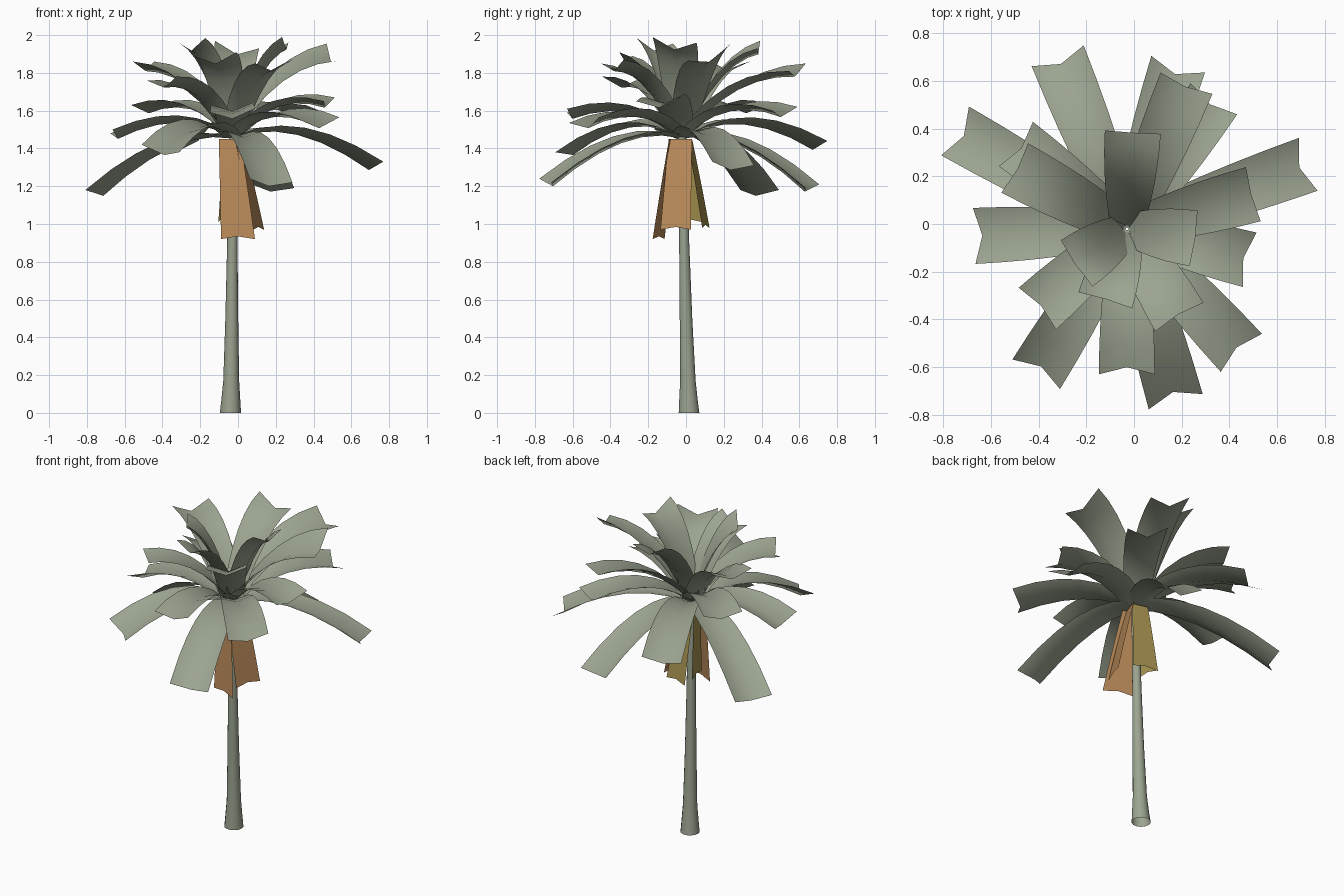
import bpy, math
from mathutils import Vector

if "Cube" in bpy.data.objects:
    bpy.data.objects.remove(bpy.data.objects["Cube"])


def material(name, rgb):
    m = bpy.data.materials.new(name)
    m.diffuse_color = (*rgb, 1)
    m.use_nodes = True
    m.node_tree.nodes["Principled BSDF"].inputs["Base Color"].default_value = m.diffuse_color
    return m


GREEN = material("grey_green", (0.33, 0.37, 0.28))
BROWN = material("dry_brown", (0.48, 0.25, 0.10))
YELLOW = material("dry_yellow", (0.37, 0.28, 0.08))


def make_object(name, verts, faces, mat):
    me = bpy.data.meshes.new(name)
    me.from_pydata(verts, [], faces)
    me.materials.append(mat)
    me.shade_smooth()
    ob = bpy.data.objects.new(name, me)
    bpy.context.collection.objects.link(ob)
    return ob


def grid_faces(rows, cols, wrap=False):
    n = cols if wrap else cols - 1
    return [(r * cols + c, r * cols + (c + 1) % cols,
             (r + 1) * cols + (c + 1) % cols, (r + 1) * cols + c)
            for r in range(rows - 1) for c in range(n)]


def strip(name, start, control, end, side, widths, mat, roll=0.0, fold=0.0):
    """Curved leaf strip, three points across, creased into a shallow V."""
    verts, n = [], 6
    for i in range(n + 1):
        t = i / n
        p = start * (1 - t) ** 2 + control * (2 * t * (1 - t)) + end * t * t
        tangent = ((control - start) * (1 - t) + (end - control) * t).normalized()
        w0, w1, w2 = widths
        w = w0 * (1 - t) ** 2 + w1 * 2 * t * (1 - t) + w2 * t * t
        across = side * (w / 2) + Vector((0, 0, roll / 2 * t))
        down = side.cross(tangent).normalized()
        mid = p + down * fold * (0.35 + 0.65 * t)
        if i == n:
            mid -= tangent * 0.015
        verts += [p + across, mid, p - across]
    return make_object(name, verts, grid_faces(n + 1, 3), mat)


# Trunk: flared foot, slight lean
SIDES = 14
rings = [(-0.04, 0.016, 0, 0.056), (-0.038, 0.013, 0.07, 0.05), (-0.036, 0.01, 0.17, 0.042),
         (-0.033, 0.0, 0.5, 0.034), (-0.03, -0.01, 0.92, 0.027), (-0.025, -0.02, 1.48, 0.022)]
verts = [(x + r * math.cos(a), y + r * math.sin(a), z) for x, y, z, r in rings
         for a in (2 * math.pi * k / SIDES for k in range(SIDES))]
make_object("trunk", verts, grid_faces(len(rings), SIDES, True), GREEN)

# Green fronds: tip x, tip y, tip z, roll (height difference across the tip)
CENTRE = Vector((-0.03, -0.02, 1.47))
fronds = [
    # drooping tier
    (-0.32, 0.705, 1.43, -0.02), (-0.75, 0.39, 1.18, 0.0), (-0.67, -0.05, 1.49, 0.02),
    (-0.41, -0.63, 1.40, -0.04), (0.175, -0.745, 1.23, -0.02), (0.73, 0.25, 1.32, -0.02),
    (0.185, 0.67, 1.20, 0.02),
    # level tier
    (0.45, -0.54, 1.55, 0.03), (0.485, -0.15, 1.66, 0.02), (0.335, 0.525, 1.61, 0.02),
    (-0.495, 0.335, 1.63, 0.0), (-0.03, -0.63, 1.60, 0.02),
    # rising tier
    (0.50, 0.125, 1.91, 0.09), (0.22, 0.59, 1.83, 0.04), (-0.50, 0.235, 1.86, 0.0),
    (-0.405, -0.355, 1.77, 0.02), (0.19, -0.39, 1.86, 0.02),
    # upright tier
    (-0.005, 0.385, 1.95, 0.04), (-0.12, -0.32, 1.90, 0.02), (-0.24, -0.165, 1.97, 0.03),
    (0.25, -0.06, 1.975, -0.03),
]
for i, (x, y, z, roll) in enumerate(fronds):
    tip = Vector((x, y, z))
    out = Vector((x - CENTRE.x, y - CENTRE.y, 0))
    reach = out.length
    out.normalize()
    control = CENTRE + out * reach * 0.42
    control.z = (CENTRE.z + z) / 2 + (0.22 if z < 1.45 else 0.18)
    side = Vector((-out.y, out.x, 0))
    strip(f"frond_{i + 1}", CENTRE, control, tip, side, (0.13, 0.23, 0.235), GREEN,
          roll, 0.05)

# Dry fronds hanging round the trunk: top, bottom, side direction, widths, material
dry = [
    ("front", (-0.045, -0.07, 1.45), (0.0, -0.145, 0.92), (1, -0.35, 0), 0.12, 0.19, BROWN),
    ("right", (0.005, -0.03, 1.45), (0.11, -0.055, 0.97), (0.35, 1, 0), 0.13, 0.17, BROWN),
    ("back", (-0.03, 0.02, 1.45), (0.0, 0.105, 0.98), (1, -0.25, 0), 0.10, 0.16, YELLOW),
    ("left", (-0.065, -0.02, 1.45), (-0.09, 0.02, 1.01), (-0.2, 1, 0), 0.09, 0.14, YELLOW),
]
for name, top, bottom, side, w0, w1, mat in dry:
    a, b = Vector(top), Vector(bottom)
    strip("dry_frond_" + name, a, (a + b) / 2 + Vector((0, 0, 0.02)), b,
          Vector(side).normalized(), (w0, (w0 + w1) / 2, w1), mat)
